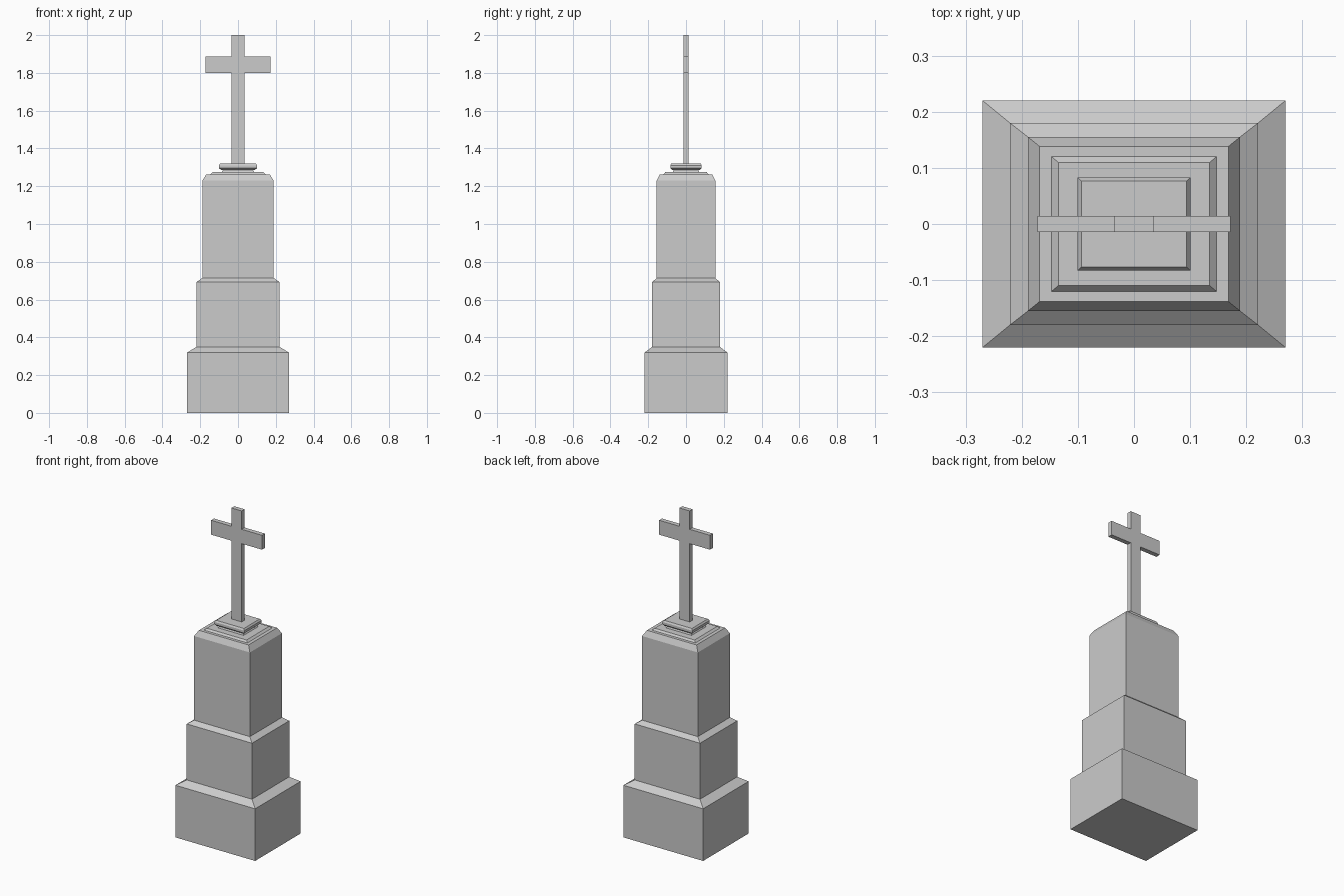
import bpy, bmesh

if "Cube" in bpy.data.objects:
    bpy.data.objects.remove(bpy.data.objects["Cube"])


def finish(name, bm):
    bmesh.ops.recalc_face_normals(bm, faces=bm.faces)
    mesh = bpy.data.meshes.new(name)
    bm.to_mesh(mesh)
    bm.free()
    obj = bpy.data.objects.new(name, mesh)
    bpy.context.collection.objects.link(obj)
    return obj


def rect_loft(name, rings):
    """Stack rectangles (half width, half depth, z) into a closed solid."""
    bm = bmesh.new()
    loops = [[bm.verts.new((sx * w, sy * d, z))
              for sx, sy in ((-1, -1), (1, -1), (1, 1), (-1, 1))]
             for w, d, z in rings]
    for a, b in zip(loops, loops[1:]):
        for i in range(4):
            j = (i + 1) % 4
            bm.faces.new((a[i], a[j], b[j], b[i]))
    bm.faces.new(loops[0][::-1])
    bm.faces.new(loops[-1])
    return finish(name, bm)


# Three-tier pedestal with sloped shoulders
rect_loft("pedestal", [
    (0.27, 0.22, 0), (0.27, 0.22, 0.319), (0.221, 0.18, 0.349),
    (0.221, 0.18, 0.692), (0.189, 0.155, 0.714),
    (0.189, 0.155, 1.229), (0.168, 0.138, 1.263),
    (0.147, 0.12, 1.263), (0.135, 0.11, 1.274),
    (0.1, 0.08, 1.274),
])

# Small moulded plinth under the cross
rect_loft("cross_plinth", [
    (0.087, 0.07, 1.274), (0.08, 0.065, 1.285), (0.09, 0.073, 1.287),
    (0.101, 0.083, 1.296), (0.101, 0.083, 1.311), (0.094, 0.077, 1.321),
])

# Cross: mirrored outline extruded in depth
half = [(0.035, 1.32), (0.035, 1.80), (0.172, 1.80),
        (0.172, 1.888), (0.035, 1.888), (0.035, 2.0)]
outline = half + [(-x, z) for x, z in reversed(half)]
bm = bmesh.new()
face = bm.faces.new([bm.verts.new((x, -0.014, z)) for x, z in outline])
ext = bmesh.ops.extrude_face_region(bm, geom=[face])
moved = [v for v in ext["geom"] if isinstance(v, bmesh.types.BMVert)]
bmesh.ops.translate(bm, verts=moved, vec=(0, 0.028, 0))
finish("cross", bm)
